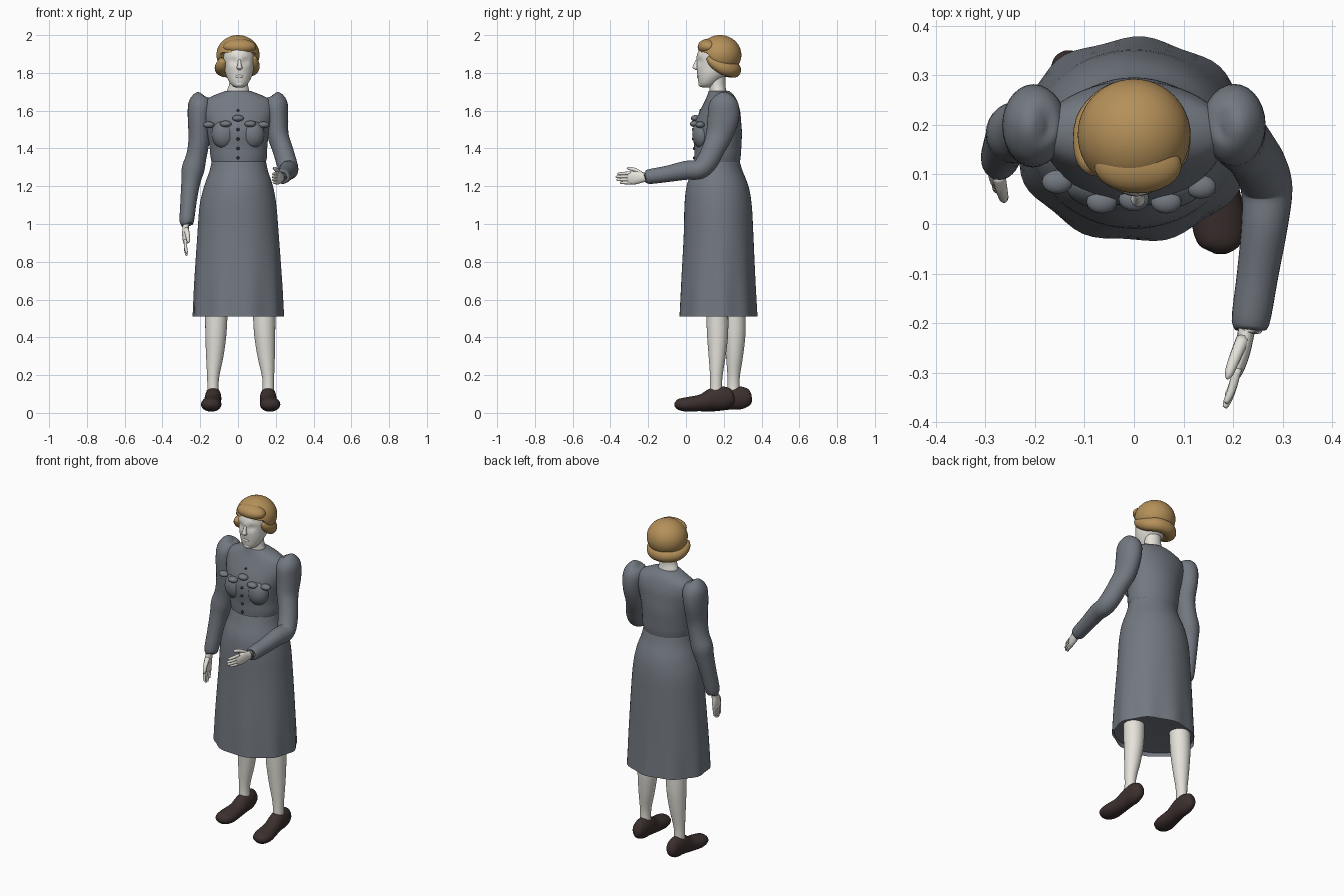
import bpy, bmesh, math
from mathutils import Vector


def material(name, rgb):
    m = bpy.data.materials.new(name)
    m.diffuse_color = (*rgb, 1)
    return m


DRESS = material("grey dress cloth", (0.17, 0.19, 0.22))
SKIN = material("pale skin", (0.78, 0.76, 0.70))
HAIR = material("golden hair", (0.46, 0.28, 0.10))
SHOE = material("dark brown leather", (0.045, 0.03, 0.028))


def finish(name, bm, mat):
    bmesh.ops.recalc_face_normals(bm, faces=bm.faces)
    me = bpy.data.meshes.new(name)
    bm.to_mesh(me)
    bm.free()
    me.materials.append(mat)
    me.shade_smooth()
    ob = bpy.data.objects.new(name, me)
    bpy.context.collection.objects.link(ob)
    return ob


def spline(pts, sub):
    """Catmull-Rom through rows of x, y, z, radius a, radius b."""
    out = []
    for i in range(len(pts) - 1):
        p = [pts[max(i - 1, 0)], pts[i], pts[i + 1], pts[min(i + 2, len(pts) - 1)]]
        for s in range(sub):
            t = s / sub
            out.append([0.5 * (2 * b + (c - a) * t + (2 * a - 5 * b + 4 * c - d) * t * t
                               + (3 * b - a - 3 * c + d) * t ** 3) for a, b, c, d in zip(*p)])
    return out + [list(pts[-1])]


def tube(name, pts, mat, side=(1, 0, 0), level=False, n=28, sub=4, warp=None, caps=(1, 1)):
    """Elliptical rings along a path; level keeps every ring horizontal."""
    rows = spline(pts, sub)
    bm = bmesh.new()
    rings = []
    for i, r in enumerate(rows):
        c = Vector(r[:3])
        if level:
            u, v = Vector((1, 0, 0)), Vector((0, 1, 0))
        else:
            d = (Vector(rows[min(i + 1, len(rows) - 1)][:3]) - Vector(rows[max(i - 1, 0)][:3])).normalized()
            u = Vector(side)
            u = (u - d * u.dot(d)).normalized()
            v = d.cross(u)
        ring = []
        for k in range(n):
            a = math.tau * k / n
            p = c + u * (max(r[3], 0.001) * math.cos(a)) + v * (max(r[4], 0.001) * math.sin(a))
            ring.append(bm.verts.new(warp(p, c, a) if warp else p))
        rings.append(ring)
    for a, b in zip(rings, rings[1:]):
        for k in range(n):
            bm.faces.new((a[k], a[(k + 1) % n], b[(k + 1) % n], b[k]))
    if caps[0]:
        bm.faces.new(rings[0])
    if caps[1]:
        bm.faces.new(rings[-1])
    return finish(name, bm, mat)


def blob(name, c, r, mat, warp=None, seg=32):
    bm = bmesh.new()
    bmesh.ops.create_uvsphere(bm, u_segments=seg, v_segments=seg * 3 // 4, radius=1)
    for v in bm.verts:
        v.co = Vector([c[i] + v.co[i] * r[i] for i in range(3)])
        if warp:
            v.co = warp(v.co)
    return finish(name, bm, mat)


# Skirt with a gently waved hem, and its underside
def hem_wave(p, c, a):
    t = max(0, (1.15 - p.z) / 0.64) ** 2
    return c + (p - c) * (1 + 0.022 * t * math.sin(9 * a + 0.6))


tube("skirt", [(0, .17, .51, .24, .205), (0, .17, .7, .232, .196), (0, .172, .95, .215, .184),
               (0, .17, 1.1, .203, .178), (.003, .167, 1.2, .182, .164), (.004, .165, 1.28, .155, .135),
               (.004, .165, 1.335, .143, .118)], DRESS, level=True, n=72, warp=hem_wave, caps=(0, 1))
tube("skirt_underside", [(0, .17, .53, .234, .199), (0, .17, .535, .2, .17)], DRESS,
     level=True, n=48, caps=(0, 1))

# Bodice, bust, scalloped trim and buttons
tube("bodice", [(.004, .165, 1.315, .141, .118), (.004, .167, 1.36, .15, .123), (.002, .168, 1.41, .153, .125),
                (0, .166, 1.48, .163, .13), (0, .17, 1.54, .178, .122), (0, .18, 1.6, .19, .106),
                (0, .185, 1.65, .18, .086), (0, .183, 1.682, .125, .07), (0, .175, 1.703, .07, .055)],
     DRESS, level=True, n=48)
for s in (-1, 1):
    blob("bust", (s * .075, .085, 1.475), (.065, .052, .075), DRESS)
for x, y, z in [(-.155, .085, 1.525), (-.065, .045, 1.53), (0, .05, 1.56), (.065, .045, 1.53), (.135, .075, 1.525)]:
    blob("scallop_trim", (x, y, z), (.031, .024, .017), DRESS, seg=16)
for z, y in [(1.35, .043), (1.4, .042), (1.45, .038), (1.5, .037), (1.6, .077)]:
    blob("button", (0, y, z), (.008, .006, .008), SHOE, seg=12)

# Sleeves, each starting in a puffed shoulder
puff = [(.19, .2, 1.688, .012, .012), (.195, .2, 1.677, .042, .048), (.2, .2, 1.635, .063, .078),
        (.205, .197, 1.56, .061, .083)]
tube("bent_sleeve", puff + [(.212, .175, 1.47, .056, .07), (.235, .147, 1.4, .054, .06),
                            (.256, .112, 1.33, .054, .057), (.268, .07, 1.289, .052, .052),
                            (.264, 0, 1.284, .047, .05), (.25, -.1, 1.265, .042, .043),
                            (.235, -.2, 1.25, .038, .038), (.234, -.21, 1.249, .022, .022)], DRESS)
tube("hanging_sleeve", [(-p[0],) + p[1:] for p in puff] +
     [(-.206, .188, 1.45, .056, .066), (-.22, .188, 1.36, .054, .06), (-.238, .185, 1.29, .06, .062),
      (-.25, .175, 1.22, .05, .055), (-.262, .155, 1.12, .043, .048),
      (-.272, .13, 1.01, .037, .042), (-.272, .128, 1.0, .02, .022)], DRESS)


# Hands: palm, four fingers and a thumb in a wrist frame (d along, w towards the thumb)
def hand(name, wrist, d, w, curl):
    wrist, d, w, curl = Vector(wrist), Vector(d).normalized(), Vector(w), Vector(curl)
    w = (w - d * w.dot(d)).normalized()

    def row(a, b, c, r1, r2):
        return (*(wrist + d * a + w * b + curl * c), r1, r2)
    tube(name + "_palm", [row(-.03, 0, 0, .024, .018), row(.01, 0, 0, .025, .017), row(.05, 0, 0, .034, .016),
                          row(.085, -.002, .003, .034, .013), row(.1, -.002, .004, .025, .008)],
         SKIN, side=w, n=16)
    for i, ln in enumerate((.072, .082, .078, .06)):
        b = .025 - .017 * i
        tube(name + "_finger", [row(.08, b, .003, .0095, .0095), row(.08 + ln * .6, b * .95, .006, .0085, .0085),
                                row(.08 + ln * .95, b * .9, .012, .0065, .0065), row(.08 + ln, b * .9, .013, .002, .002)],
             SKIN, side=w, n=10, sub=3)
    tube(name + "_thumb", [row(.02, .015, .004, .014, .013), row(.055, .04, .012, .012, .011),
                           row(.09, .05, .018, .009, .009), row(.102, .052, .02, .002, .002)],
         SKIN, side=curl, n=10, sub=3)


hand("raised_hand", (.228, -.212, 1.247), (-.2, -1, -.03), (0, 0, 1), (-1, 0, 0))
hand("lowered_hand", (-.277, .118, .99), (-.05, -.2, -1), (0, -1, 0), (1, 0, 0))

# Legs and shoes; the +x foot stands further forward
for name, sx, x0, x1, dy in [("forward", 1, .138, .16, 0), ("rear", -1, .114, .132, .092)]:
    tube(name + "_leg", [(sx * x0, .165 + dy, .56, .06, .058), (sx * (x0 + .003), .167 + dy, .42, .056, .056),
                         (sx * (x0 + x1) / 2, .165 + dy, .3, .046, .045), (sx * x1, .16 + dy, .18, .031, .032),
                         (sx * x1, .16 + dy, .09, .031, .034)], SKIN, level=True)
    toe = x1 + .014
    tube(name + "_shoe", [(sx * x1, .256 + dy, .085, .012, .015), (sx * x1, .242 + dy, .083, .03, .043),
                          (sx * x1, .2 + dy, .08, .041, .06), (sx * x1, .15 + dy, .076, .044, .059),
                          (sx * (x1 + .004), .085 + dy, .055, .046, .044), (sx * (x1 + .01), .01 + dy, .045, .054, .039),
                          (sx * toe, -.04 + dy, .045, .043, .029), (sx * toe, -.06 + dy, .046, .012, .01)],
         SHOE, warp=lambda p, c, a: Vector((p.x, p.y, max(p.z, .003 if p.y < .2 else 0))))


# Neck and head with shallow eye sockets
def sockets(p, c, a):
    for s in (-1, 1):
        if p.y < .15:
            q = ((p.x - .008 - s * .033) / .02) ** 2 + ((p.z - 1.862) / .016) ** 2
            p.y += .012 * math.exp(-q)
    return p


tube("neck", [(0, .175, 1.64, .066, .055), (0, .17, 1.7, .06, .045), (.003, .165, 1.74, .05, .043),
              (.005, .165, 1.8, .05, .045)], SKIN, level=True)
tube("head", [(.006, .108, 1.722, .012, .012), (.006, .11, 1.728, .03, .034), (.006, .118, 1.748, .05, .052),
              (.006, .138, 1.79, .07, .078), (.005, .155, 1.84, .08, .1), (.004, .165, 1.89, .087, .108),
              (.002, .17, 1.94, .08, .09), (0, .175, 1.965, .05, .05)], SKIN, level=True, n=48, warp=sockets)
tube("nose", [(.008, .062, 1.872, .007, .008), (.008, .052, 1.845, .01, .012), (.008, .05, 1.826, .015, .015),
              (.008, .06, 1.816, .008, .008)], SKIN, level=True, n=12)
blob("lips", (.007, .068, 1.782), (.022, .011, .009), SKIN, seg=16)
blob("chin", (.006, .085, 1.742), (.026, .02, .018), SKIN, seg=16)


# Hair: cap trimmed above the face, front wave, rolled ends round the nape
def hairline(p):
    t = min(max((p.y - .11) / .09, 0), 1)
    p.z = max(p.z, 1.908 - t * .12)
    return p


blob("hair_cap", (0, .18, 1.895), (.114, .113, .105), HAIR, warp=hairline, seg=48)
blob("hair_front_wave", (.008, .118, 1.938), (.088, .056, .042), HAIR)
tube("hair_roll", [(-.08, .115, 1.87, .02, .02), (-.086, .14, 1.838, .031, .034), (-.08, .2, 1.818, .036, .04),
                   (-.045, .243, 1.815, .04, .038), (0, .255, 1.815, .04, .036), (.045, .243, 1.817, .04, .036),
                   (.078, .2, 1.825, .036, .034), (.083, .145, 1.855, .027, .028), (.078, .12, 1.885, .015, .015)],
     HAIR, side=(0, 0, 1))
